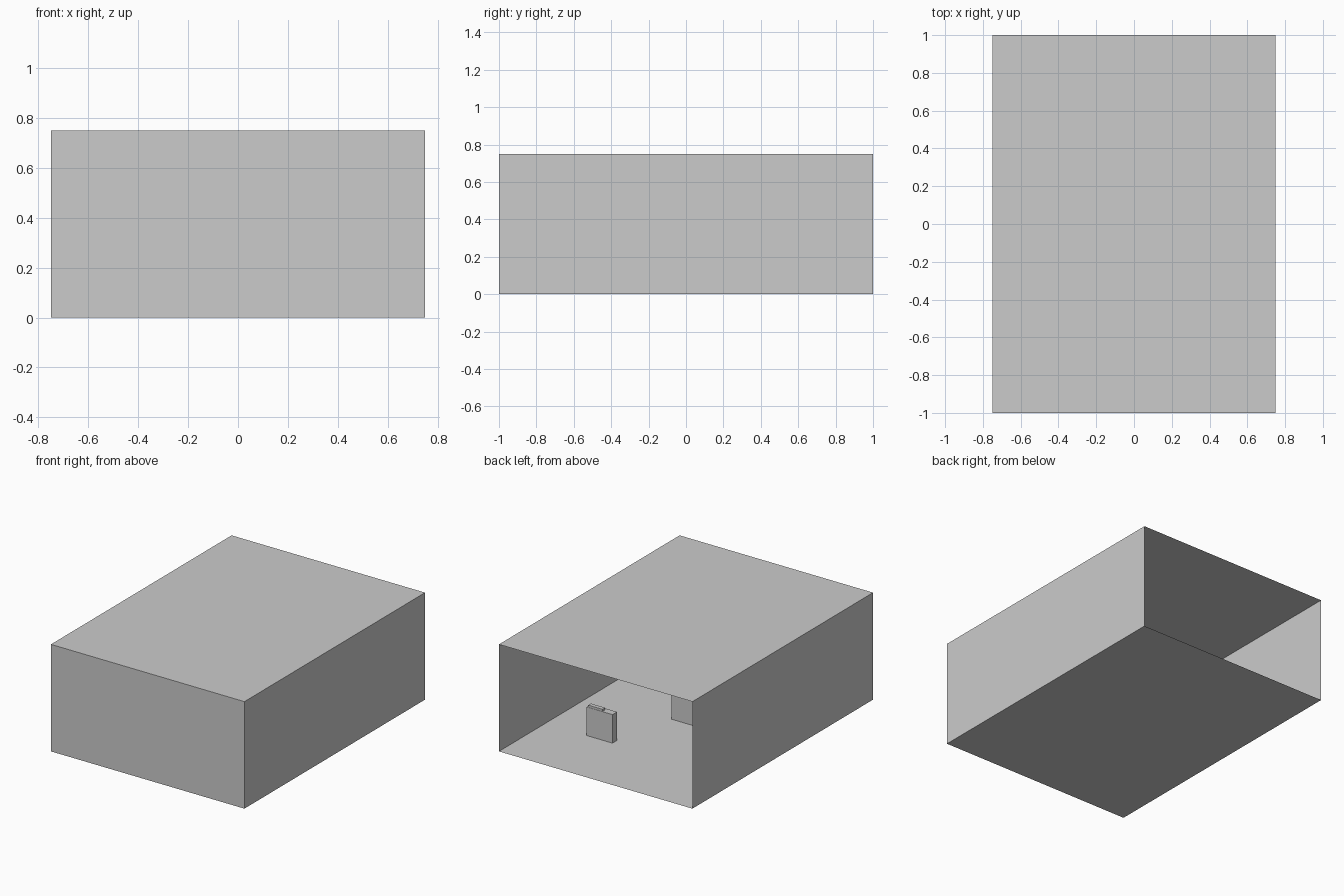
import bpy, bmesh
from mathutils import Matrix, Vector

if "Cube" in bpy.data.objects:
    bpy.data.objects.remove(bpy.data.objects["Cube"])


def box(name, size, centre, open_back=False):
    """Axis-aligned box; open_back removes the +y face."""
    bm = bmesh.new()
    bmesh.ops.create_cube(bm, size=1, matrix=Matrix.Translation(centre) @ Matrix.Diagonal((*size, 1)))
    if open_back:
        bm.normal_update()
        back = [f for f in bm.faces if f.normal.y > 0.9]
        bmesh.ops.delete(bm, geom=back, context='FACES_ONLY')
    mesh = bpy.data.meshes.new(name)
    bm.to_mesh(mesh)
    bm.free()
    obj = bpy.data.objects.new(name, mesh)
    bpy.context.collection.objects.link(obj)
    return obj


# Thin shell, open at the back
box("shell", (1.5, 2.0, 0.75), (0, 0, 0.375), open_back=True)

# Small upright panels standing on the floor inside
W, D, H = 0.2, 0.05, 0.2
for name, x, y in (("rear_panel", 0.33, 0.46), ("middle_panel", 0.03, -0.05)):
    box(name, (W, D, H), (x, y, H / 2))

# Low bar on top of the rear panel
box("rear_panel_bar", (0.11, 0.03, 0.015), (0.365, 0.468, H + 0.0075))
